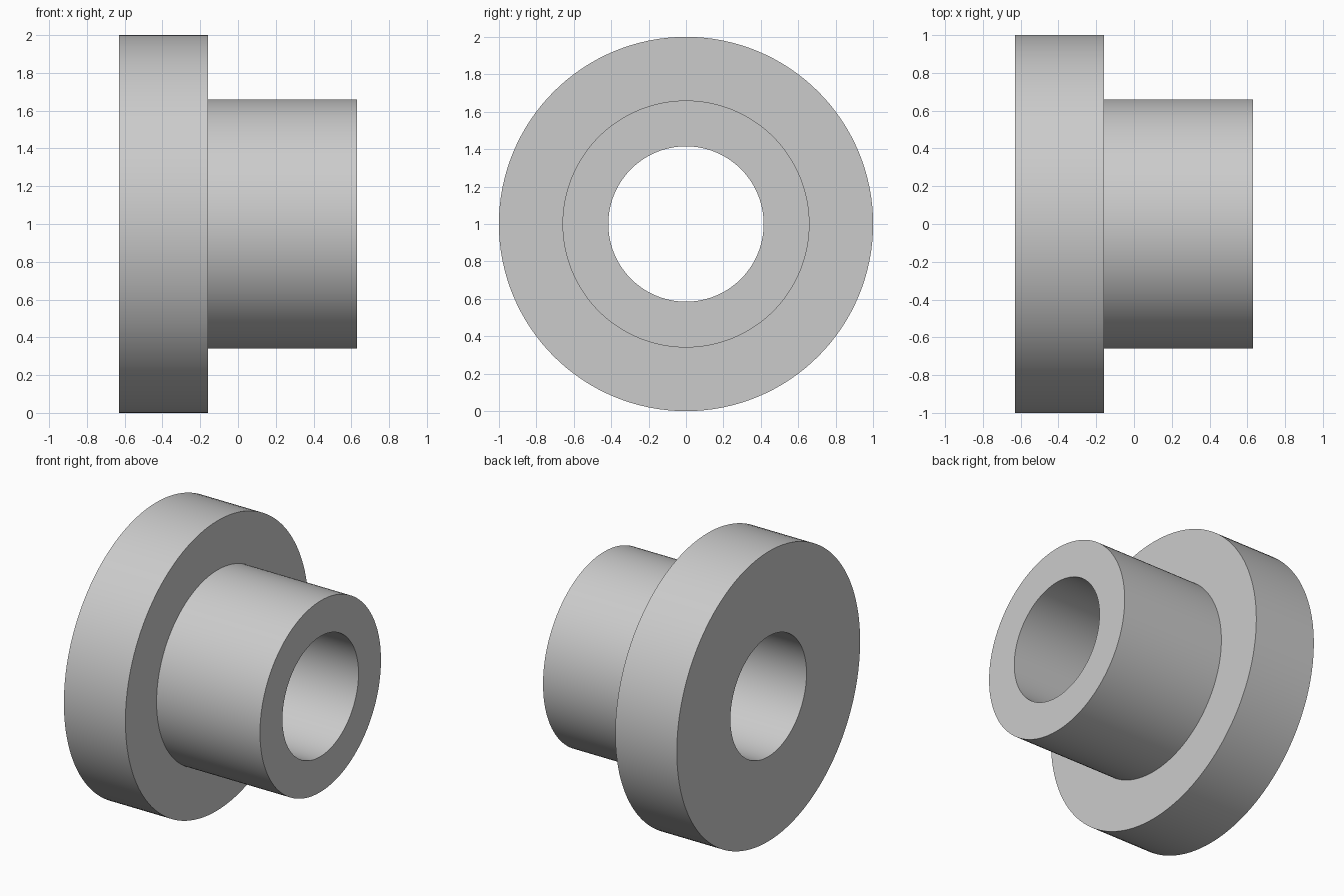
import bpy
import bmesh
import math
from mathutils import Vector

cube = bpy.data.objects.get("Cube")
if cube:
    bpy.data.objects.remove(cube, do_unlink=True)

SEGMENTS = 128
AXIS_HEIGHT = 1.0
FLANGE_RADIUS, HUB_RADIUS, BORE_RADIUS = 1.0, 0.66, 0.415
BACK, SHOULDER, FRONT = -0.63, -0.16, 0.63

# Plain grey metal
grey = bpy.data.materials.new("grey metal")
grey.use_nodes = True
colour = (0.6, 0.6, 0.6, 1.0)
grey.diffuse_color = colour
grey.node_tree.nodes["Principled BSDF"].inputs["Base Color"].default_value = colour

# Closed half section of flange, hub and bore: (x, radius)
profile = [
    (BACK, BORE_RADIUS), (BACK, FLANGE_RADIUS),
    (SHOULDER, FLANGE_RADIUS), (SHOULDER, HUB_RADIUS),
    (FRONT, HUB_RADIUS), (FRONT, BORE_RADIUS),
]

# Revolve the section around the x axis
bm = bmesh.new()
verts = [bm.verts.new((x, 0, r)) for x, r in profile]
edges = [bm.edges.new((v, verts[(i + 1) % len(verts)])) for i, v in enumerate(verts)]
bmesh.ops.spin(bm, geom=verts + edges, cent=Vector(), axis=Vector((1, 0, 0)),
               angle=math.tau, steps=SEGMENTS, use_merge=True)
bmesh.ops.remove_doubles(bm, verts=bm.verts, dist=0.0001)
bmesh.ops.recalc_face_normals(bm, faces=bm.faces)

mesh = bpy.data.meshes.new("flanged_bushing")
bm.to_mesh(mesh)
bm.free()
mesh.materials.append(grey)

bushing = bpy.data.objects.new("flanged_bushing", mesh)
bushing.location.z = AXIS_HEIGHT
bpy.context.collection.objects.link(bushing)

# Smooth round walls, sharp rims
bpy.ops.object.select_all(action="DESELECT")
bushing.select_set(True)
bpy.context.view_layer.objects.active = bushing
bpy.ops.object.shade_smooth_by_angle(angle=math.radians(30))
